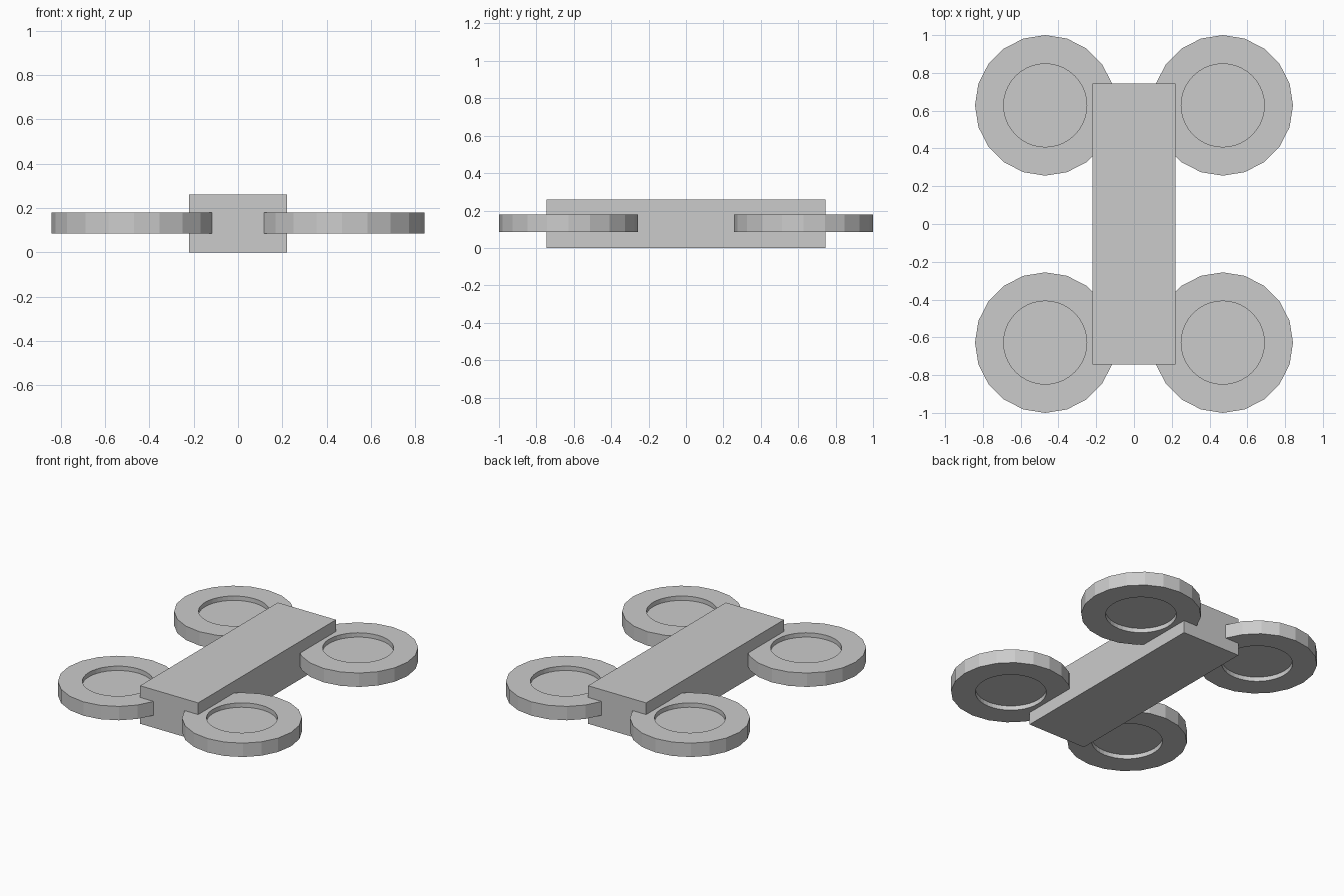
import bpy
import bmesh
from mathutils import Matrix, Vector

cube = bpy.data.objects.get("Cube")
if cube:
    bpy.data.objects.remove(cube)

# Single plain grey finish
grey = bpy.data.materials.new("plain_grey")
grey.use_nodes = True
colour = (0.6, 0.6, 0.6, 1)
grey.diffuse_color = colour
grey.node_tree.nodes["Principled BSDF"].inputs["Base Color"].default_value = colour

RING_R, HOLE_R = 0.372, 0.22
RING_LOW, RING_HIGH = 0.085, 0.18
DISC_LOW, DISC_HIGH = 0.115, 0.15


def finish(name, bm, location):
    bmesh.ops.recalc_face_normals(bm, faces=bm.faces)
    mesh = bpy.data.meshes.new(name)
    bm.to_mesh(mesh)
    bm.free()
    mesh.materials.append(grey)
    obj = bpy.data.objects.new(name, mesh)
    obj.location = location
    bpy.context.collection.objects.link(obj)
    return obj


def box(name, size, location):
    bm = bmesh.new()
    bmesh.ops.create_cube(bm, size=1, matrix=Matrix.Diagonal((*size, 1)))
    return finish(name, bm, location)


def guard_ring(name, location):
    # Faceted outer rim with a finer round opening
    bm = bmesh.new()
    base = Matrix.Translation((0, 0, RING_LOW))
    for sides, radius in ((20, RING_R), (40, HOLE_R)):
        bmesh.ops.create_circle(bm, segments=sides, radius=radius, matrix=base)
    bmesh.ops.triangle_fill(bm, edges=bm.edges[:], use_beauty=True, normal=(0, 0, 1))
    top = bmesh.ops.extrude_face_region(bm, geom=bm.faces[:], use_keep_orig=True)
    verts = [v for v in top["geom"] if isinstance(v, bmesh.types.BMVert)]
    bmesh.ops.translate(bm, verts=verts, vec=Vector((0, 0, RING_HIGH - RING_LOW)))
    return finish(name, bm, location)


def rotor_disc(name, location):
    # Thin plate recessed from both rims
    bm = bmesh.new()
    bmesh.ops.create_cone(
        bm, cap_ends=True, segments=40, radius1=HOLE_R, radius2=HOLE_R,
        depth=DISC_HIGH - DISC_LOW,
        matrix=Matrix.Translation((0, 0, (DISC_LOW + DISC_HIGH) / 2)))
    return finish(name, bm, location)


# Central body
box("body", (0.44, 1.49, 0.26), (0, 0, 0.13))

# Four rotors at the corners
for side, sx in (("left", 1), ("right", -1)):
    for end, sy in (("front", -1), ("back", 1)):
        place = (sx * 0.47, sy * 0.628, 0)
        guard_ring(f"{end}_{side}_guard_ring", place)
        rotor_disc(f"{end}_{side}_rotor_disc", place)
